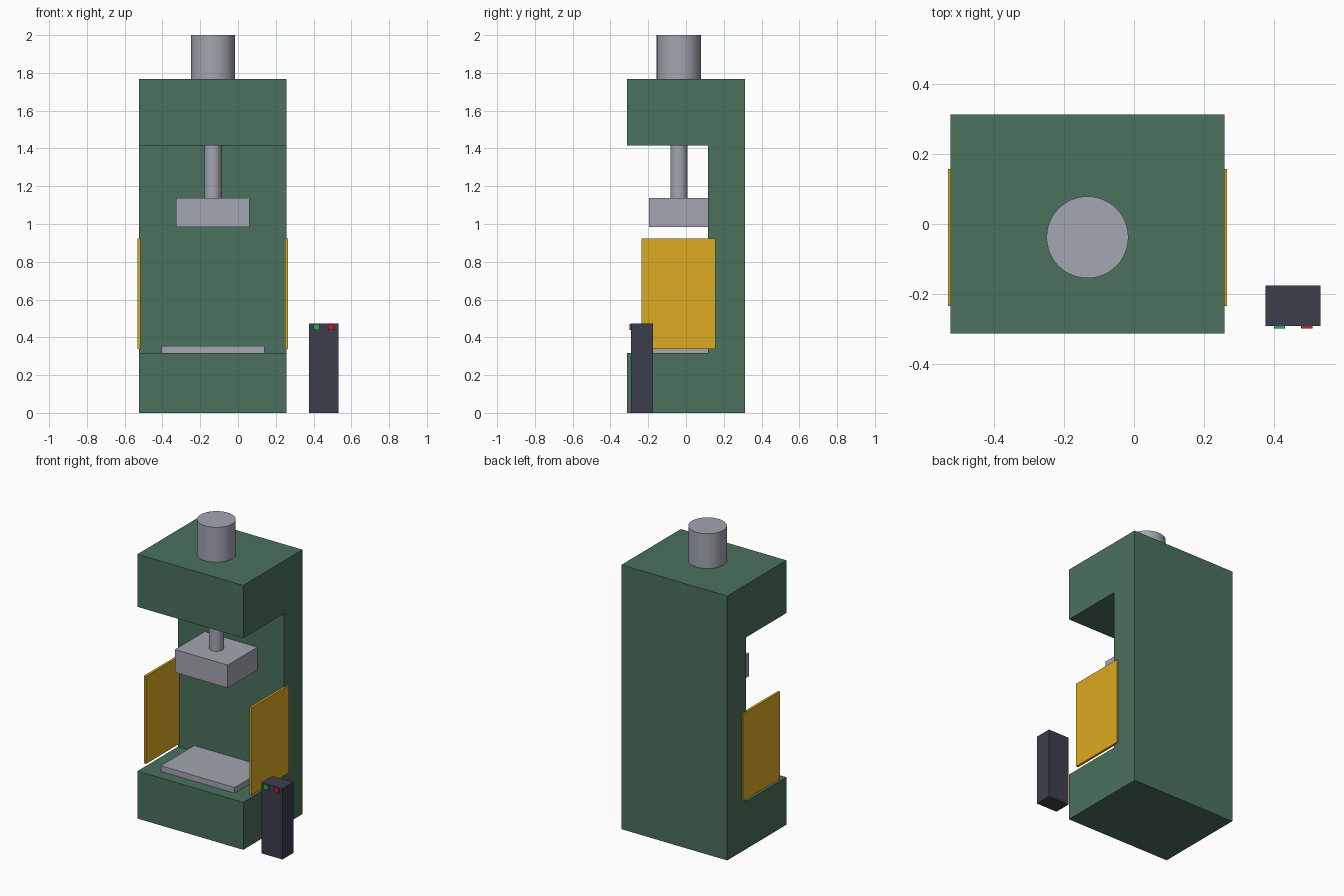
import bpy
import bmesh
from mathutils import Vector

default = bpy.data.objects.get("Cube")
if default:
    bpy.data.objects.remove(default, do_unlink=True)


def material(name, rgb):
    mat = bpy.data.materials.new(name)
    mat.use_nodes = True
    color = (*rgb, 1)
    mat.diffuse_color = color
    mat.node_tree.nodes["Principled BSDF"].inputs["Base Color"].default_value = color
    return mat


GREEN = material("green_paint", (0.07, 0.165, 0.11))
STEEL = material("steel", (0.37, 0.385, 0.44))
YELLOW = material("guard_yellow", (0.72, 0.41, 0.016))
DARK = material("dark_housing", (0.045, 0.05, 0.075))
START = material("start_green", (0.02, 0.4, 0.1))
STOP = material("stop_red", (0.58, 0.013, 0.02))


def add_object(name, bm, mat):
    mesh = bpy.data.meshes.new(name)
    bmesh.ops.recalc_face_normals(bm, faces=bm.faces[:])
    bm.to_mesh(mesh)
    bm.free()
    mesh.materials.append(mat)
    obj = bpy.data.objects.new(name, mesh)
    bpy.context.collection.objects.link(obj)
    return obj


def box(name, x, y, z, mat):
    """Box given by its (min, max) range on each axis."""
    bm = bmesh.new()
    bmesh.ops.create_cube(bm, size=1)
    for v in bm.verts:
        v.co = [lo + (c + 0.5) * (hi - lo) for c, (lo, hi) in zip(v.co, (x, y, z))]
    return add_object(name, bm, mat)


def cylinder(name, radius, z, mat):
    """Upright cylinder on the press axis."""
    bpy.ops.mesh.primitive_cylinder_add(
        vertices=48, radius=radius, depth=z[1] - z[0],
        location=(AXIS_X, AXIS_Y, sum(z) / 2))
    obj = bpy.context.object
    obj.name = name
    obj.data.materials.append(mat)
    bpy.ops.object.shade_smooth_by_angle()
    return obj


AXIS_X, AXIS_Y = -0.133, -0.038
HALF_WIDTH, HALF_DEPTH = 0.391, 0.313
BED, THROAT_TOP, TOP = 0.317, 1.415, 1.767
WALL = 0.117

# C-shaped frame: side profile extruded across the width
profile = [(-HALF_DEPTH, 0), (HALF_DEPTH, 0), (HALF_DEPTH, TOP), (-HALF_DEPTH, TOP),
           (-HALF_DEPTH, THROAT_TOP), (WALL, THROAT_TOP), (WALL, BED), (-HALF_DEPTH, BED)]
bm = bmesh.new()
side = bm.faces.new([bm.verts.new((AXIS_X - HALF_WIDTH, y, z)) for y, z in profile])
extruded = bmesh.ops.extrude_face_region(bm, geom=[side])["geom"]
bmesh.ops.translate(bm, vec=Vector((2 * HALF_WIDTH, 0, 0)),
                    verts=[g for g in extruded if isinstance(g, bmesh.types.BMVert)])
add_object("c_frame", bm, GREEN)

# Hydraulic cylinder, rod, ram and bed plate
cylinder("hydraulic_cylinder", 0.117, (TOP, 2.0), STEEL)
cylinder("piston_rod", 0.045, (1.138, THROAT_TOP), STEEL)
box("ram", (AXIS_X - 0.195, AXIS_X + 0.195), (-0.197, WALL), (0.985, 1.138), STEEL)
box("bed_plate", (AXIS_X - 0.273, AXIS_X + 0.273), (-0.235, WALL), (BED, 0.355), STEEL)

# Side guards
for label, sign in (("left", 1), ("right", -1)):
    center = AXIS_X + sign * HALF_WIDTH
    box(label + "_guard", (center - 0.008, center + 0.008), (-0.235, 0.157),
        (0.337, 0.922), YELLOW)

# Control pedestal with two buttons
PEDESTAL_X = 0.4545
box("control_pedestal", (PEDESTAL_X - 0.078, PEDESTAL_X + 0.078), (-0.291, -0.176),
    (0, 0.473), DARK)
for name, offset, mat in (("start_button", -0.039, START), ("stop_button", 0.039, STOP)):
    x = PEDESTAL_X + offset
    box(name, (x - 0.016, x + 0.016), (-0.299, -0.29), (0.438, 0.47), mat)
